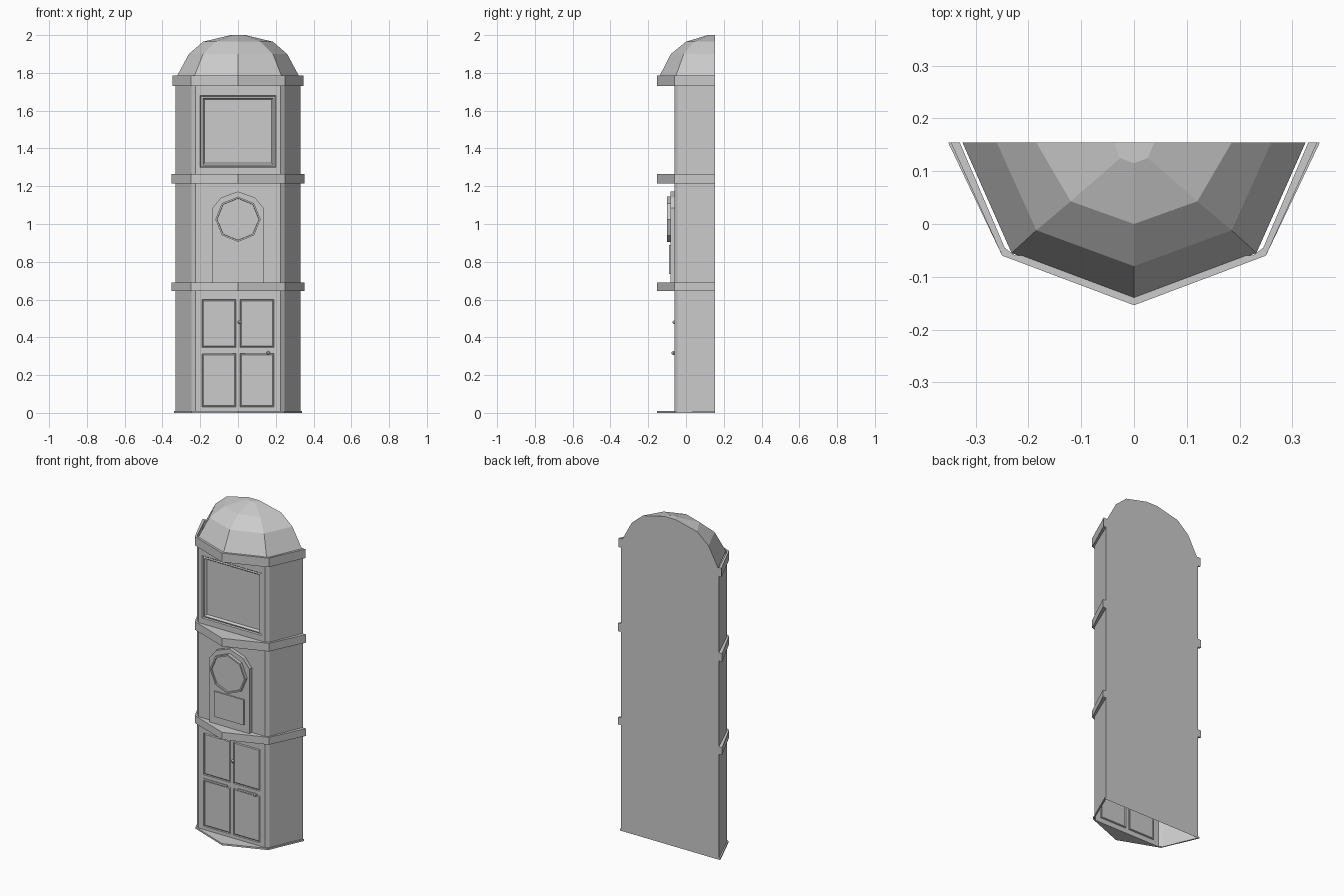
import bpy, bmesh, math
from mathutils import Vector, Matrix

if "Cube" in bpy.data.objects:
    bpy.data.objects.remove(bpy.data.objects["Cube"])

BACK, FRONT = 0.154, -0.06


def finish(name, bm, fix=True):
    if fix:
        bmesh.ops.recalc_face_normals(bm, faces=bm.faces[:])
    me = bpy.data.meshes.new(name)
    bm.to_mesh(me)
    bm.free()
    ob = bpy.data.objects.new(name, me)
    bpy.context.collection.objects.link(ob)
    return ob


def mirrored(half):
    """Mirror a right-hand outline (back to front) over x = 0."""
    return half + [(-x, y) for x, y in reversed(half) if x > 0]


def prism(name, pts, direction):
    bm = bmesh.new()
    f = bm.faces.new([bm.verts.new(p) for p in pts])
    r = bmesh.ops.extrude_face_region(bm, geom=[f], use_keep_orig=True)
    vs = [g for g in r["geom"] if isinstance(g, bmesh.types.BMVert)]
    bmesh.ops.translate(bm, verts=vs, vec=direction)
    return finish(name, bm)


def box(name, x0, x1, y0, y1, z0, z1):
    return prism(name, [(x0, y0, z0), (x1, y0, z0), (x1, y0, z1), (x0, y0, z1)], (0, y1 - y0, 0))


def front_wall(name, xs, zs, panels, insets):
    """Flat wall split into a grid; chosen cells become stepped recessed panels."""
    bm = bmesh.new()
    v = [[bm.verts.new((x, FRONT, z)) for x in xs] for z in zs]
    chosen = []
    for j in range(len(zs) - 1):
        for i in range(len(xs) - 1):
            f = bm.faces.new((v[j][i], v[j][i + 1], v[j + 1][i + 1], v[j + 1][i]))
            if (i, j) in panels:
                chosen.append(f)
    bm.normal_update()
    for width, depth in insets:
        bmesh.ops.inset_individual(bm, faces=chosen, thickness=width, depth=depth)
    return finish(name, bm, False)


# Hollow cabinet: sides, chamfered corners and back, open below
CORNERS = [(0.33, BACK), (0.245, -0.045), (0.225, FRONT)]
outline = mirrored(CORNERS)
bm = bmesh.new()
rings = [[bm.verts.new((x, y, z)) for x, y in outline] for z in (0.0, 1.785)]
for i in range(6):
    if i != 2:
        k = (i + 1) % 6
        bm.faces.new((rings[0][k], rings[0][i], rings[1][i], rings[1][k]))
bm.normal_update()
finish("cabinet_shell", bm, False)

# Front walls, one per storey
front_wall("door_front", [-0.225, -0.19, -0.01, 0.01, 0.19, 0.225],
           [0, 0.03, 0.315, 0.345, 0.6, 0.67], {(1, 1), (3, 1), (1, 3), (3, 3)},
           [(0.004, -0.006), (0.008, 0.004)])
front_wall("clock_front", [-0.225, 0.225], [0.67, 1.24], set(), [])
front_wall("window_front", [-0.225, -0.2, 0.2, 0.225], [1.24, 1.3, 1.68, 1.785], {(1, 1)},
           [(0.007, -0.006), (0.012, 0.003), (0.012, -0.012)])

# Pointed ledges and base lip wrapping the cabinet
for name, xb, xc, z0, z1 in (("base_lip", 0.34, 0.245, 0.0, 0.01),
                             ("lower_ledge", 0.352, 0.25, 0.645, 0.69),
                             ("middle_ledge", 0.352, 0.25, 1.215, 1.265),
                             ("top_ledge", 0.347, 0.25, 1.73, 1.785)):
    pts = mirrored([(xb, BACK), (xc, FRONT), (0, -0.154)]) + outline[::-1]
    prism(name, [(x, y, z0) for x, y in pts], (0, 0, z1 - z0))

# Faceted half dome
bm = bmesh.new()
levels = [(1.78, 0.325, 0.232, -0.055, -0.142), (1.9, 0.26, 0.185, -0.012, -0.08),
          (1.965, 0.185, 0.12, 0.043, 0.0), (2.0, 0.038, 0.026, 0.125, 0.115)]
rows = [[bm.verts.new((x, y, z)) for x, y in mirrored([(xb, BACK), (xc, yc), (0, yf)])]
        for z, xb, xc, yc, yf in levels]
for a, b in zip(rows, rows[1:]):
    for i in range(5):
        k = (i + 1) % 5
        bm.faces.new((a[i], a[k], b[k], b[i]))
bm.faces.new(rows[-1])
bm.faces.new(rows[0])
finish("dome", bm)

# Clock plaque with arched top, lower tablet
half = [(0.135, 0.685), (0.135, 1.085), (0.09, 1.14), (0, 1.172)]
prism("clock_plaque", [(x, FRONT, z) for x, z in mirrored(half)], (0, -0.022, 0))
box("plaque_tablet", -0.1, 0.1, -0.089, -0.07, 0.735, 0.89)

# Octagonal clock dial with a thin raised rim
bm = bmesh.new()
bmesh.ops.create_cone(bm, cap_ends=True, segments=8, radius1=0.12, radius2=0.12, depth=0.03,
                      matrix=Matrix.Translation((0, -0.086, 1.025)) @ Matrix.Rotation(math.pi / 2, 4, 'X'))
bm.normal_update()
face = min(bm.faces, key=lambda f: f.calc_center_median().y)
bmesh.ops.inset_region(bm, faces=[face], thickness=0.009, depth=0)
bmesh.ops.inset_region(bm, faces=[face], thickness=0.001, depth=-0.008)
finish("clock_dial", bm)

# Door rails and knobs
box("left_rail", -0.19, -0.03, -0.064, -0.056, 0.312, 0.323)
box("right_rail", 0.04, 0.175, -0.064, -0.056, 0.312, 0.323)
for name, x, y, z in (("upper_knob", 0.008, -0.061, 0.48), ("lower_knob", 0.16, -0.067, 0.317)):
    bm = bmesh.new()
    bmesh.ops.create_uvsphere(bm, u_segments=8, v_segments=6, radius=0.01,
                              matrix=Matrix.Translation((x, y, z)))
    finish(name, bm)
